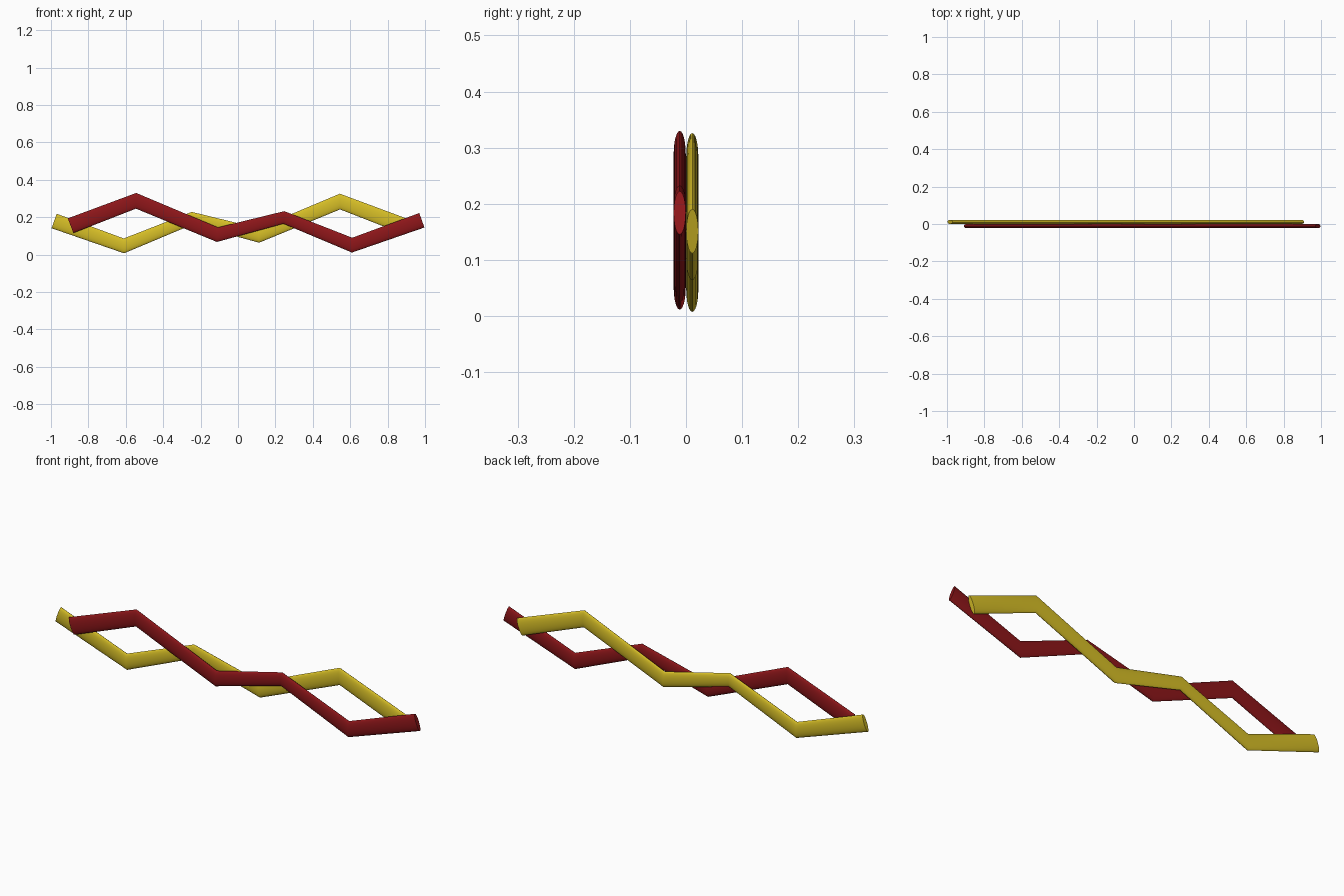
import bpy, bmesh, math
from mathutils import Vector

if "Cube" in bpy.data.objects:
    bpy.data.objects.remove(bpy.data.objects["Cube"])

# zig-zag centre line: x, z, half width
PATH = [(-0.895, 0.152, 0.042), (-0.545, 0.285, 0.039), (-0.11, 0.104, 0.037),
        (0.245, 0.196, 0.032), (0.61, 0.048, 0.037), (0.983, 0.181, 0.041)]
SIDES = 24
THICK = 0.0108


def strand(name, color, turn, lift):
    pts = [Vector((x, 0, z)) for x, z, w in PATH]
    bm = bmesh.new()
    rings = []
    for i, p in enumerate(pts):
        d_in = (p - pts[i - 1]).normalized() if i else (pts[1] - p).normalized()
        d_out = (pts[i + 1] - p).normalized() if i < len(pts) - 1 else d_in
        t = (d_in + d_out).normalized()
        # mitred flattened oval section
        n = Vector((-t.z, 0, t.x)) * (PATH[i][2] / t.dot(d_in))
        ring = []
        for k in range(SIDES):
            a = 2 * math.pi * k / SIDES
            co = p + n * math.cos(a) + Vector((0, THICK * math.sin(a) - 0.0112, lift))
            if turn:
                co.x, co.y = -co.x, -co.y
            ring.append(bm.verts.new(co))
        rings.append(ring)
    for a, b in zip(rings, rings[1:]):
        for k in range(SIDES):
            j = (k + 1) % SIDES
            bm.faces.new((a[k], a[j], b[j], b[k]))
    bm.faces.new(rings[0])
    bm.faces.new(rings[-1])
    bmesh.ops.recalc_face_normals(bm, faces=bm.faces)
    me = bpy.data.meshes.new(name)
    bm.to_mesh(me)
    bm.free()
    ob = bpy.data.objects.new(name, me)
    bpy.context.collection.objects.link(ob)
    mat = bpy.data.materials.new(name + "_color")
    mat.diffuse_color = color
    mat.use_nodes = True
    mat.node_tree.nodes["Principled BSDF"].inputs["Base Color"].default_value = mat.diffuse_color
    me.materials.append(mat)
    bpy.context.view_layer.objects.active = ob
    ob.select_set(True)
    bpy.ops.object.shade_smooth_by_angle(angle=math.radians(35))
    ob.select_set(False)


# two strands, one in front, the other turned half a circle behind it
strand("red_strand", (0.27, 0.008, 0.01, 1), False, 0.003)
strand("yellow_strand", (0.68, 0.52, 0.02, 1), True, -0.001)
